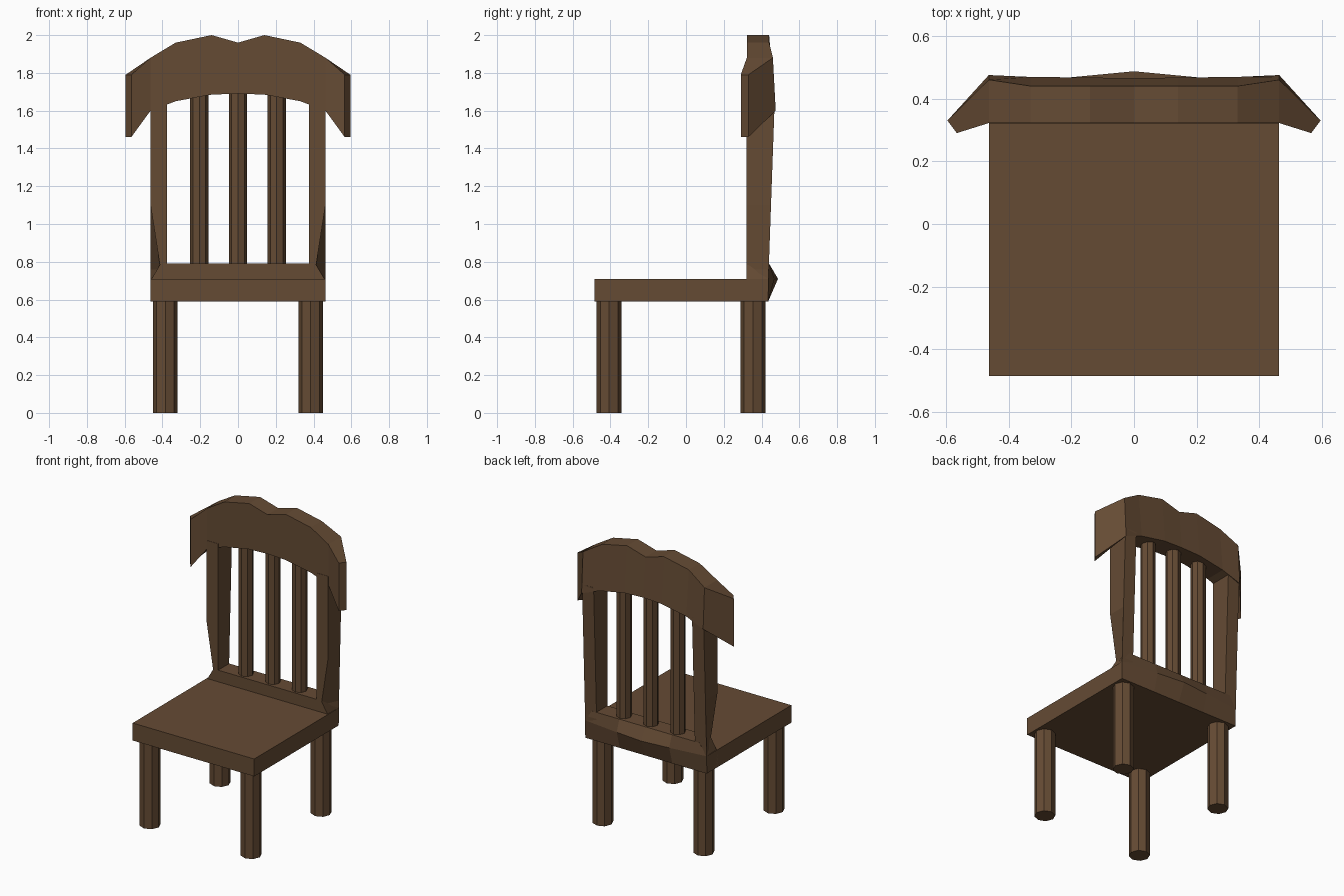
import bpy, bmesh, math

if "Cube" in bpy.data.objects:
    bpy.data.objects.remove(bpy.data.objects["Cube"])

wood = bpy.data.materials.new("brown_wood")
wood.diffuse_color = (0.13, 0.07, 0.034, 1)
wood.use_nodes = True
wood.node_tree.nodes["Principled BSDF"].inputs["Base Color"].default_value = wood.diffuse_color


def loft(name, rings):
    """Skin a row of equal-sized cross-sections and cap both ends."""
    bm = bmesh.new()
    loops = [[bm.verts.new(p) for p in ring] for ring in rings]
    n = len(loops[0])
    for a, b in zip(loops, loops[1:]):
        for i in range(n):
            j = (i + 1) % n
            bm.faces.new((a[i], a[j], b[j], b[i]))
    bm.faces.new(loops[0])
    bm.faces.new(loops[-1])
    bmesh.ops.recalc_face_normals(bm, faces=bm.faces)
    mesh = bpy.data.meshes.new(name)
    bm.to_mesh(mesh)
    bm.free()
    mesh.materials.append(wood)
    obj = bpy.data.objects.new(name, mesh)
    bpy.context.collection.objects.link(obj)
    return obj


def flip(ring):
    return [(-x, y, z) for x, y, z in ring]


def octagon_rod(name, x, y, r, z0, z1):
    ring = [(x + r * math.cos(i * math.pi / 4), y + r * math.sin(i * math.pi / 4)) for i in range(8)]
    loft(name, [[(px, py, z) for px, py in ring] for z in (z0, z1)])


def mirrored(half):
    """Extend sections running from the centre outwards to both sides."""
    return [flip(r) for r in reversed(half[1:])] + half


# Seat slab
loft("seat", [[(x, -0.485, 0.59), (x, 0.435, 0.59), (x, 0.435, 0.71), (x, -0.485, 0.71)]
              for x in (-0.463, 0.463)])

# Lower back rail with a bowed rear ridge
rail = []
for x, top_x, ridge in ((0, 0, 0.487), (0.2, 0.2, 0.468), (0.463, 0.41, 0.436)):
    rail.append([(x, 0.32, 0.70), (top_x, 0.32, 0.79), (top_x, 0.44, 0.79),
                 (x, ridge, 0.71), (x, 0.435, 0.59), (x, 0.32, 0.60)])
loft("lower_back_rail", mirrored(rail))

# Legs
for side, x in (("left", -0.385), ("right", 0.385)):
    octagon_rod("front_leg_" + side, x, -0.407, 0.066, 0, 0.60)
    octagon_rod("back_leg_" + side, x, 0.355, 0.066, 0, 0.60)

# Back posts, pinched at the front outer corner near the seat
post = []
for z, outer, back in ((0.71, 0.42, 0.437), (0.76, 0.41, 0.438), (1.1, 0.463, 0.45), (1.66, 0.463, 0.47)):
    post.append([(0.375, 0.32, z), (outer, 0.32, z), (0.463, back, z), (0.375, back, z)])
loft("back_post_right", post)
loft("back_post_left", [flip(r) for r in post])

# Spindles
for i, x in enumerate((-0.205, 0, 0.205)):
    octagon_rod(f"spindle_{i + 1}", x, 0.38, 0.048, 0.78, 1.72)

# Crest rail with arched profile and forward-swept drooping wings
crest = []
for x, top, bottom, back in ((0, 1.96, 1.69, 0.465), (0.14, 2.0, 1.685, 0.467),
                             (0.33, 1.96, 1.65, 0.469), (0.463, 1.88, 1.60, 0.475)):
    back_top = 0.46 if x > 0.4 else 0.44
    crest.append([(x, 0.322, bottom), (x, 0.322, top), (x, back_top, top), (x, back, bottom)])
crest.append([(0.565, 0.29, 1.46), (0.565, 0.29, 1.79), (0.595, 0.33, 1.79), (0.595, 0.33, 1.46)])
loft("crest_rail", mirrored(crest))
